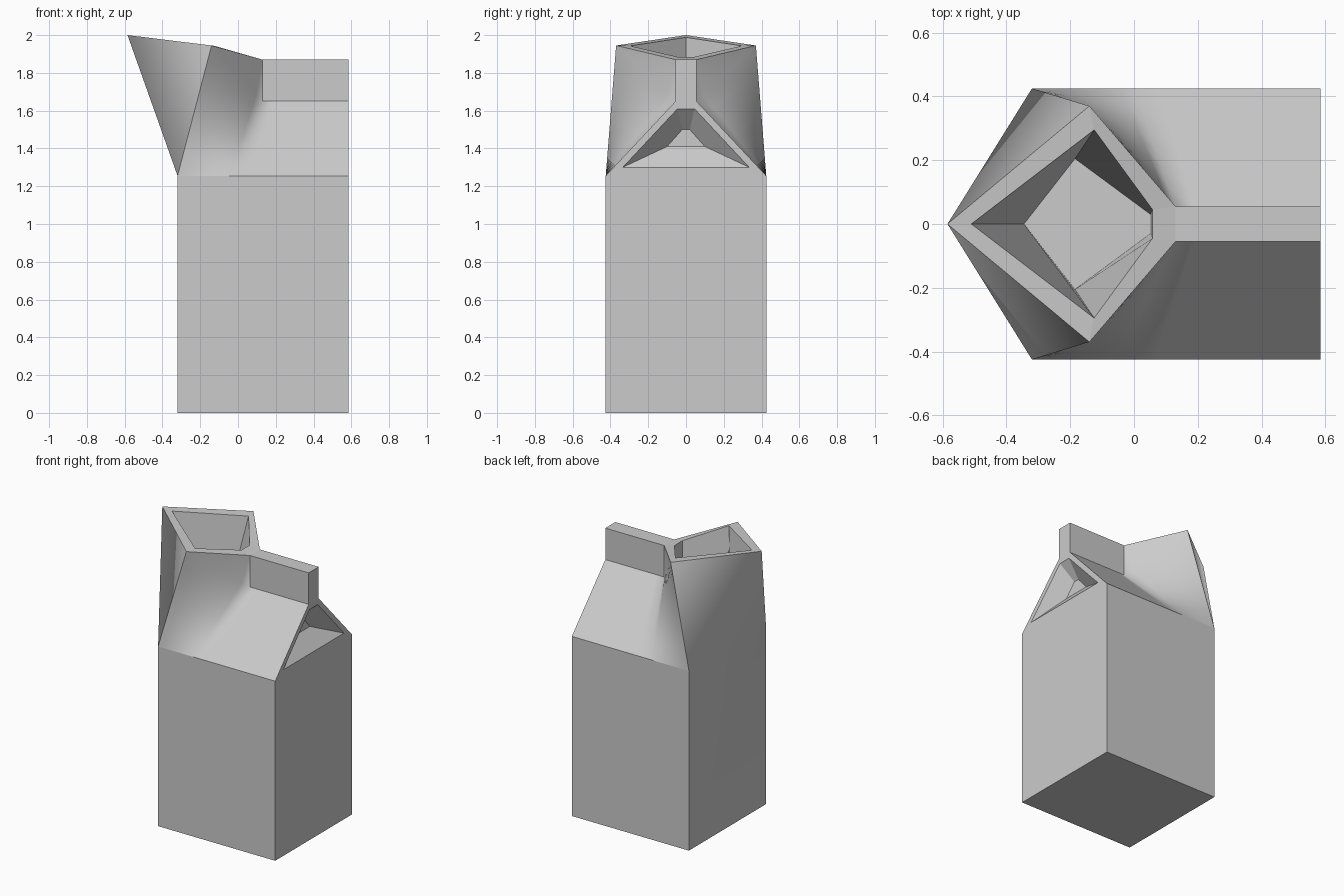
import bpy
import bmesh
from mathutils import Vector as V

cube = bpy.data.objects.get("Cube")
if cube:
    bpy.data.objects.remove(cube)

card = bpy.data.materials.new("grey_card")
card.use_nodes = True
card.diffuse_color = (0.6, 0.6, 0.6, 1)
card.node_tree.nodes["Principled BSDF"].inputs["Base Color"].default_value = (0.6, 0.6, 0.6, 1)


def flip(p):
    return V((p.x, -p.y, p.z))


def mirrored(polys):
    """Polygons on the +y side together with their mirror images."""
    return polys + [[flip(p) for p in poly] for poly in polys]


def part(name, polys, ref, inward=False, smooth=False):
    """Mesh from polygons, all facing away from (or toward) a reference point."""
    bm = bmesh.new()
    for poly in polys:
        bm.faces.new([bm.verts.new(p) for p in poly])
    bmesh.ops.remove_doubles(bm, verts=bm.verts[:], dist=0.0005)
    bm.normal_update()
    for f in bm.faces:
        outward = f.normal.dot(f.calc_center_median() - V(ref)) > 0
        if outward == inward:
            f.normal_flip()
        f.smooth = smooth
    mesh = bpy.data.meshes.new(name)
    bm.to_mesh(mesh)
    bm.free()
    mesh.materials.append(card)
    obj = bpy.data.objects.new(name, mesh)
    bpy.context.collection.objects.link(obj)
    return obj


def walls(ring_a, ring_b):
    """Quads joining two closed rings of equal length."""
    n = len(ring_a)
    return [[ring_a[i], ring_a[(i + 1) % n], ring_b[(i + 1) % n], ring_b[i]] for i in range(n)]


def ring(points):
    """Close a +y half outline with its mirror image."""
    back = [flip(p) for p in reversed(points) if abs(p.y) > 0.001]
    return points + back


# Main dimensions
X0, X1, W, FIN = -0.32, 0.585, 0.425, 0.055
EAVE, RIDGE, TOP = 1.255, 1.65, 1.87

# Key corners on the +y side
corner = V((X0, W, EAVE))
eave_mid = V((0.0, W, EAVE))
eave_end = V((X1, W, EAVE))
spout_tip = V((-0.585, 0, 2.0))
spout_side = V((-0.14, 0.37, 1.945))
fin_top = V((0.13, FIN, TOP))
fin_base = V((0.13, FIN, RIDGE))
fin_end_top = V((X1, FIN, TOP))
fin_end_base = V((X1, FIN, RIDGE))


def ground(p):
    return V((p.x, p.y, 0))


# Body: two sides, the gable wall below the roof, and the bottom
part("carton_body",
     mirrored([[ground(corner), ground(eave_end), eave_end, corner]])
     + [[ground(eave_end), ground(flip(eave_end)), flip(eave_end), eave_end],
        [ground(corner), ground(flip(corner)), ground(flip(eave_end)), ground(eave_end)]],
     (0.1, 0, 0.6))

# Pouring side: straight wall that runs up into the folded-out spout
part("spout_panels",
     mirrored([[corner, spout_side, spout_tip]])
     + [[corner, flip(corner), spout_tip],
        [ground(corner), ground(flip(corner)), flip(corner), corner]],
     (-0.1, 0, 1.3), smooth=True)

# Roof slopes: twisted near the spout, flat towards the gable end
COLS, ROWS = 8, 6
roof = []
for low_a, low_b, high_a, high_b in ((corner, eave_mid, spout_side, fin_base),
                                     (eave_mid, eave_end, fin_base, fin_end_base)):
    def at(i, j):
        return low_a.lerp(low_b, i / COLS).lerp(high_a.lerp(high_b, i / COLS), j / ROWS)
    for i in range(COLS):
        for j in range(ROWS):
            roof.append([at(i, j), at(i + 1, j), at(i + 1, j + 1), at(i, j + 1)])
# Fold between the fin and the side of the spout
for i in range(COLS):
    roof.append([fin_top, spout_side.lerp(fin_base, i / COLS),
                 spout_side.lerp(fin_base, (i + 1) / COLS)])
part("roof_slopes", mirrored(roof), (-0.2, 0, 1.0), smooth=True)

# Fin along the ridge
part("ridge_fin",
     mirrored([[fin_base, fin_end_base, fin_end_top, fin_top]])
     + [[fin_top, fin_end_top, flip(fin_end_top), flip(fin_top)],
        [fin_end_top, fin_end_base, flip(fin_end_base), flip(fin_end_top)]],
     (0.36, 0, 1.75))

# Rim of the spout and the tapering opening inside it
rim_outer = ring([spout_tip, spout_side, fin_top])
rim_inner = ring([V((-0.51, 0, 1.988)), V((-0.125, 0.295, 1.943)), V((0.058, 0.045, 1.885))])
well_floor = ring([V((-0.345, 0, 1.53)), V((-0.185, 0.205, 1.53)), V((0.052, 0.03, 1.53))])
part("spout_rim", walls(rim_outer, rim_inner), (-0.1, 0, 1.0))
part("spout_opening", walls(rim_inner, well_floor) + [well_floor], (-0.15, 0, 1.8), inward=True)

# Gable end: frame around a tucked-in recess
frame_outer = ring([eave_end, fin_end_base])
frame_inner = ring([V((X1, 0.335, 1.30)), V((X1, 0.045, 1.61))])
recess_back = ring([V((X1 - 0.1, 0.1, 1.41)), V((X1 - 0.1, 0.02, 1.5))])
part("gable_frame", walls(frame_outer, frame_inner), (0, 0, 1.4))
part("gable_recess", walls(frame_inner, recess_back) + [recess_back], (X1, 0, 1.43), inward=True)
